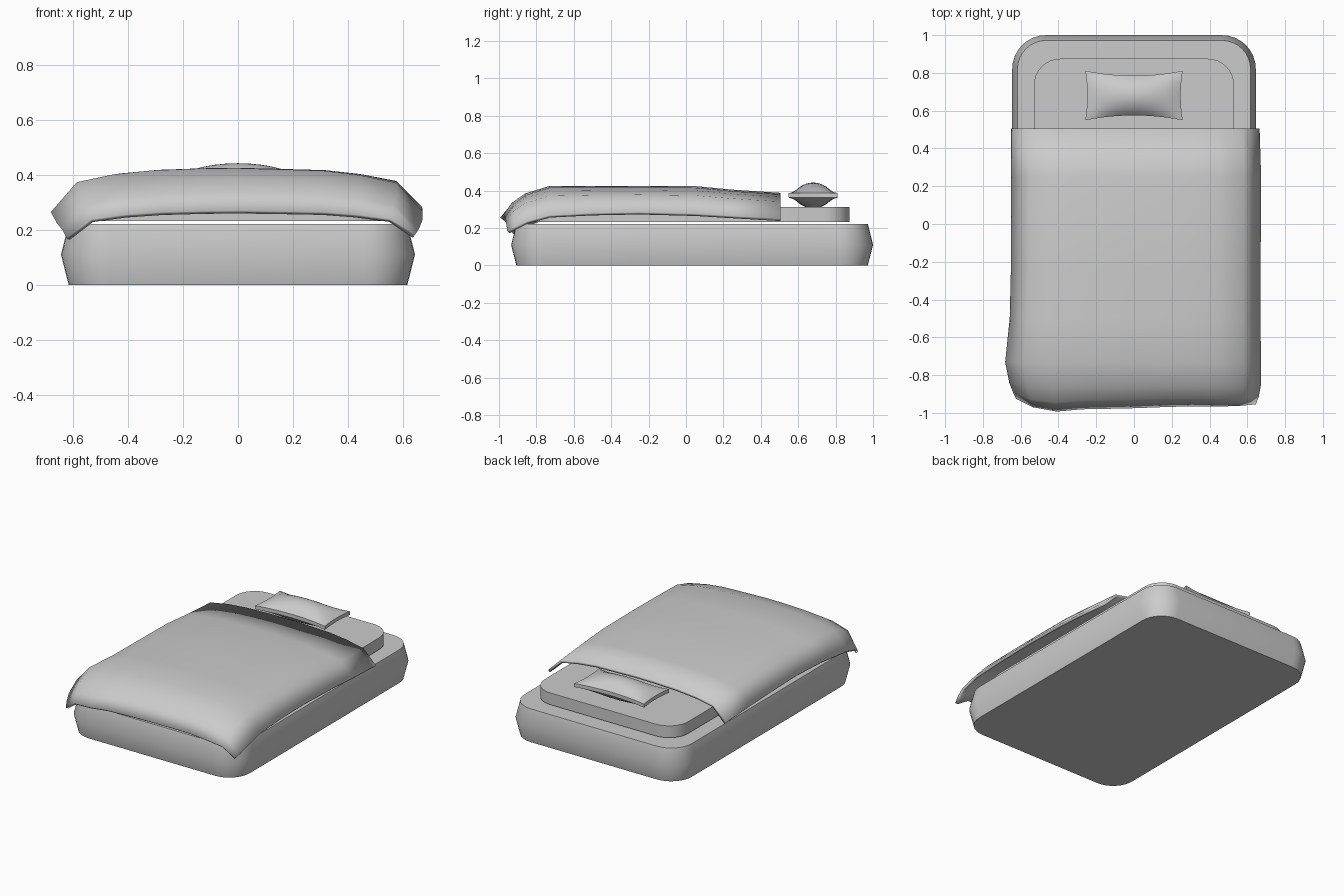
import bpy, bmesh, math

if "Cube" in bpy.data.objects:
    bpy.data.objects.remove(bpy.data.objects["Cube"])


def finish(name, bm, angle=40):
    bmesh.ops.recalc_face_normals(bm, faces=bm.faces)
    me = bpy.data.meshes.new(name)
    bm.to_mesh(me)
    bm.free()
    ob = bpy.data.objects.new(name, me)
    bpy.context.collection.objects.link(ob)
    bpy.ops.object.select_all(action='DESELECT')
    ob.select_set(True)
    bpy.context.view_layer.objects.active = ob
    bpy.ops.object.shade_smooth_by_angle(angle=math.radians(angle))
    return ob


def rounded_slab(name, hx, y0, y1, radius, rings, angle=40, seg=8):
    """Stack rounded rectangles; rings hold (inset, z)."""
    bm = bmesh.new()
    loops = []
    for inset, z in rings:
        r = radius - inset
        loop = []
        for k, (cx, cy) in enumerate([(hx - radius, y1 - radius), (-hx + radius, y1 - radius),
                                      (-hx + radius, y0 + radius), (hx - radius, y0 + radius)]):
            for i in range(seg + 1):
                a = math.pi / 2 * (k + i / seg)
                loop.append(bm.verts.new((cx + r * math.cos(a), cy + r * math.sin(a), z)))
        loops.append(loop)
    n = len(loops[0])
    for a, b in zip(loops, loops[1:]):
        for i in range(n):
            bm.faces.new((a[i], a[(i + 1) % n], b[(i + 1) % n], b[i]))
    bm.faces.new(loops[0])
    bm.faces.new(loops[-1])
    return finish(name, bm, angle)


def sheet(bm, points):
    """Quad grid from rows of points; returns rows of verts."""
    g = [[bm.verts.new(p) for p in row] for row in points]
    for a, b in zip(g, g[1:]):
        for i in range(len(a) - 1):
            bm.faces.new((a[i], a[i + 1], b[i + 1], b[i]))
    return g


# base cushion and mattress
rounded_slab("bed_base", 0.645, -0.935, 1.0, 0.18,
             [(0.028, 0), (0.0, 0.11), (0.028, 0.222)], angle=50)
rounded_slab("mattress", 0.53, -0.81, 0.875, 0.14, [(0, 0.233), (0, 0.312)])

# blanket: rows of (y, left x, right x, left edge z, right edge z, crown z)
rows = [(0.505, -0.65, 0.665, 0.25, 0.25, 0.388),
        (0.25, -0.65, 0.673, 0.265, 0.265, 0.405),
        (0.05, -0.652, 0.672, 0.275, 0.277, 0.424),
        (-0.25, -0.652, 0.67, 0.282, 0.285, 0.426),
        (-0.5, -0.658, 0.67, 0.275, 0.28, 0.426),
        (-0.73, -0.682, 0.672, 0.265, 0.268, 0.425),
        (-0.86, -0.66, 0.672, 0.225, 0.235, 0.385),
        (-0.93, -0.64, 0.66, 0.2, 0.205, 0.335),
        (-0.975, -0.625, 0.645, 0.17, 0.182, 0.27)]
# columns of (u, rise from edge to crown, hem shift in y)
cols = [(-1, 0, 0.05), (-0.86, 0.68, 0.005), (-0.66, 0.86, -0.018), (-0.45, 0.95, -0.006),
        (-0.2, 0.99, -0.003), (0, 1, 0), (0.25, 0.97, 0.006), (0.47, 0.94, 0.01),
        (0.66, 0.84, 0.008), (0.86, 0.66, 0.012), (1, 0, 0.02)]
pts = []
for y, xl, xr, zl, zr, top in rows:
    w = max(0, (-0.8 - y) / 0.175)
    row = []
    for u, f, dy in cols:
        t = (u + 1) / 2
        edge = zl if u < 0 else zr
        row.append((xl + (xr - xl) * t, y + dy * w, edge + (top - edge) * f))
    pts.append(row)
bm = bmesh.new()
sheet(bm, pts)
blanket = finish("blanket", bm, 60)
if sum(p.normal.z for p in blanket.data.polygons) < 0:
    blanket.data.flip_normals()
solid = blanket.modifiers.new("thickness", 'SOLIDIFY')
solid.thickness = 0.018
solid.offset = -1

# pillow: two puffed sheets joined by a narrow rim
N = 12
bm = bmesh.new()
sides = []
for s in (1, -1):
    grid = []
    for j in range(N + 1):
        v = 2 * j / N - 1
        row = []
        for i in range(N + 1):
            u = 2 * i / N - 1
            puff = ((1 - u * u) * (1 - v * v)) ** 0.85
            row.append((u * (0.247 + 0.011 * v * v), 0.68 + v * (0.105 + 0.026 * u * u),
                        0.374 + s * (0.012 + 0.057 * puff)))
        grid.append(row)
    g = sheet(bm, grid)
    sides.append(g[0][:-1] + [r[-1] for r in g[:-1]] + g[-1][:0:-1] + [r[0] for r in g[:0:-1]])
a, b = sides
for i in range(len(a)):
    k = (i + 1) % len(a)
    bm.faces.new((a[i], a[k], b[k], b[i]))
finish("pillow", bm, 35)
